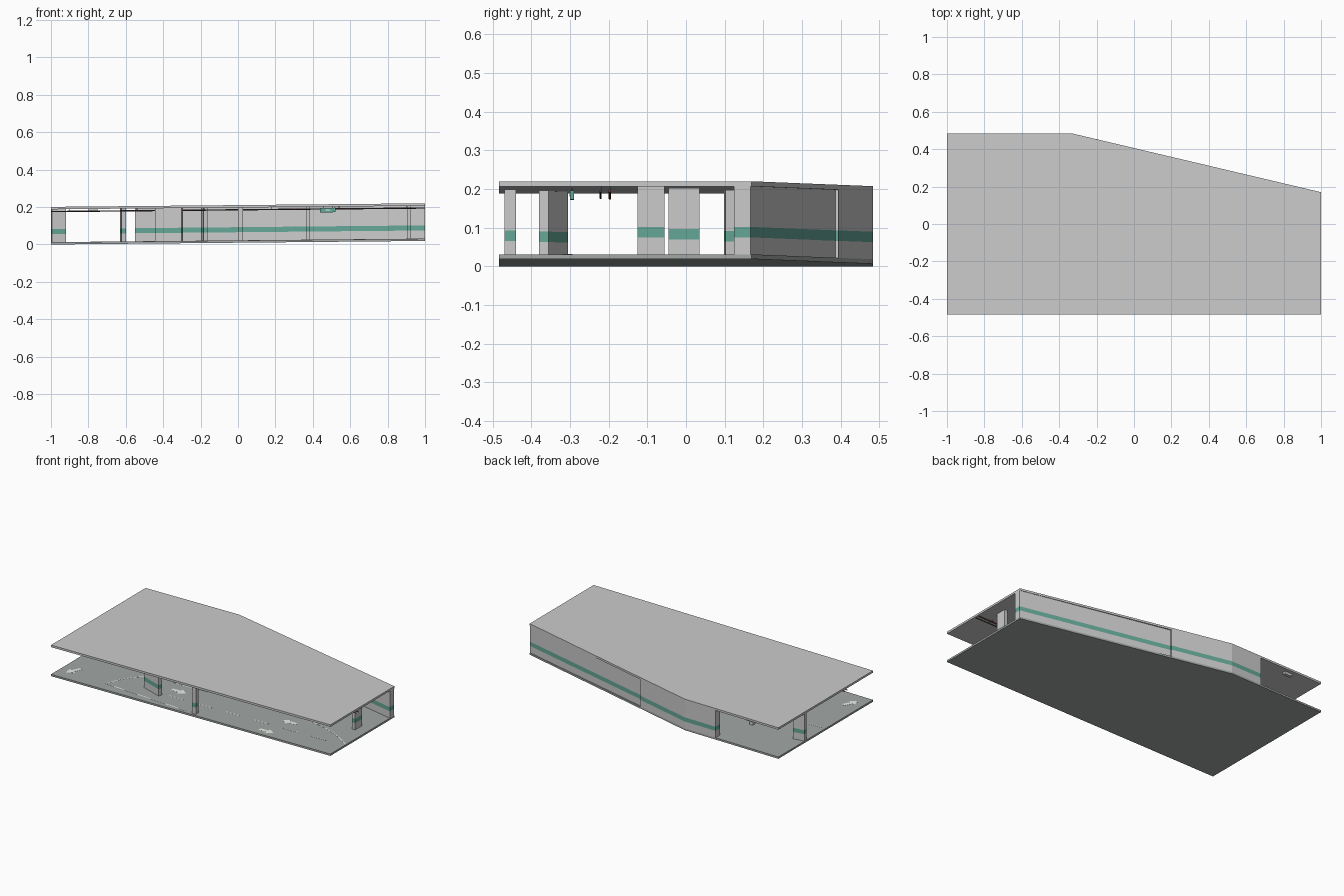
import bpy, bmesh, math
from mathutils import Vector

if "Cube" in bpy.data.objects:
    bpy.data.objects.remove(bpy.data.objects["Cube"])

SLOPE = 0.0095          # whole level rises gently towards +x
FLOOR, CEIL, TOP = 0.012, 0.188, 0.201
BAND = (0.056, 0.083)   # painted stripe


def material(name, rgb):
    m = bpy.data.materials.new(name)
    m.diffuse_color = (*rgb, 1)
    m.use_nodes = True
    m.node_tree.nodes["Principled BSDF"].inputs["Base Color"].default_value = m.diffuse_color
    return m


CONCRETE = material("concrete", (0.7, 0.7, 0.68))
ASPHALT = material("asphalt", (0.36, 0.39, 0.38))
GREEN = material("green_paint", (0.13, 0.39, 0.31))
WHITE = material("white_paint", (0.85, 0.85, 0.82))
RED = material("red_pipe", (0.3, 0.08, 0.05))
DARK = material("dark_metal", (0.12, 0.13, 0.15))


def prism(name, pts, levels, mats):
    """Counter-clockwise outline raised through several levels, following the slope."""
    bm = bmesh.new()
    rings = [[bm.verts.new((x, y, z + SLOPE * (x + 1))) for x, y in pts] for z in levels]
    n = len(pts)
    bm.faces.new(rings[0][::-1])
    bm.faces.new(rings[-1]).material_index = len(mats) - 1
    for k in range(len(levels) - 1):
        for i in range(n):
            j = (i + 1) % n
            f = bm.faces.new((rings[k][i], rings[k][j], rings[k + 1][j], rings[k + 1][i]))
            f.material_index = k
    bmesh.ops.recalc_face_normals(bm, faces=bm.faces)
    me = bpy.data.meshes.new(name)
    bm.to_mesh(me)
    bm.free()
    for m in mats:
        me.materials.append(m)
    ob = bpy.data.objects.new(name, me)
    bpy.context.collection.objects.link(ob)
    return ob


def striped(name, pts):
    return prism(name, pts, (FLOOR, *BAND, CEIL), (CONCRETE, GREEN, CONCRETE))


def rect(cx, cy, lx, ly, deg=0):
    c, s = math.cos(math.radians(deg)), math.sin(math.radians(deg))
    return [(cx + x * c - y * s, cy + x * s + y * c)
            for x, y in ((-lx / 2, -ly / 2), (lx / 2, -ly / 2), (lx / 2, ly / 2), (-lx / 2, ly / 2))]


# floor and ceiling slabs
outline = [(-1, -0.484), (1, -0.484), (1, 0.17), (-0.33, 0.484), (-1, 0.484)]
prism("floor_slab", outline, (0, FLOOR), (ASPHALT,))
prism("ceiling_slab", outline, (CEIL, TOP), (CONCRETE,))


# back wall: bent left part, and a slightly recessed right part
def slant(x, inset):
    return (x, 0.484 - 0.236 * (x + 0.33) - inset * 1.0275)


striped("back_wall_left", [(-0.55, 0.44), (-0.335, 0.44), slant(0.04, 0.045), slant(0.05, 0),
                           (-0.33, 0.484), (-0.55, 0.484)])
striped("back_wall_right", [slant(0.04, 0.047), slant(1, 0.045), slant(1, 0.003), slant(0.049, 0.007)])

# piers along the divider and the open front
for i, p in enumerate([(0.915, -0.09, 0.022, 0.07, 0), (0.375, -0.005, 0.018, 0.08, 0),
                       (-0.18, 0.138, 0.022, 0.076, 10), (-0.615, 0.18, 0.022, 0.075, 6),
                       (-0.96, 0.21, 0.075, 0.025, 10), (-0.368, -0.343, 0.15, 0.026, -20),
                       (0.013, -0.455, 0.028, 0.03, 0)]):
    striped(f"pier_{i + 1}", rect(*p))


# pipes and their hangers under the ceiling
for name, y, z, r, mat in (("red_pipe", -0.197, 0.176, 0.0035, RED), ("grey_pipe", -0.221, 0.176, 0.0025, DARK)):
    a, b = Vector((-1, y, z)), Vector((1, y, z + 2 * SLOPE))
    bpy.ops.mesh.primitive_cylinder_add(vertices=10, radius=r, depth=(b - a).length, location=(a + b) / 2)
    ob = bpy.context.object
    ob.name = name
    ob.rotation_euler = (b - a).to_track_quat('Z', 'Y').to_euler()
    ob.data.materials.append(mat)
    bpy.ops.object.shade_smooth_by_angle()
    for k in range(6):
        prism(f"{name}_hanger_{k + 1}", rect(-0.9 + 0.36 * k, y, 0.004, 0.004), (z, CEIL), (DARK,))

# hanging direction sign with a plain arrow, and a small ceiling box
prism("hanging_sign", rect(0.48, -0.295, 0.085, 0.01), (0.158, 0.182), (GREEN,))
prism("sign_arrow", rect(0.48, -0.3005, 0.022, 0.001), (0.167, 0.173), (WHITE,))
for x in (0.455, 0.505):
    prism("sign_hanger", rect(x, -0.295, 0.003, 0.003), (0.182, CEIL), (DARK,))
prism("ceiling_box", rect(-0.775, 0.45, 0.05, 0.02), (0.172, CEIL), (CONCRETE,))

PAINT = (FLOOR, FLOOR + 0.0006)


# painted road lines
def line(name, a, ctrl, b, w=0.006, dashes=0):
    a, c, b = Vector(a), Vector(ctrl), Vector(b)
    n = dashes * 2 if dashes else 14
    at = lambda t: a * (1 - t) ** 2 + c * 2 * t * (1 - t) + b * t * t
    tan = lambda t: ((c - a) * (1 - t) + (b - c) * t).normalized().orthogonal() * w / 2
    ts = [i / n for i in range(n + 1)]
    groups = [ts[i:i + 2] for i in range(0, n, 2)] if dashes else [ts]
    for k, g in enumerate(groups):
        left = [tuple(at(t) + tan(t)) for t in g]
        right = [tuple(at(t) - tan(t)) for t in g]
        prism(f"{name}_{k + 1}", right + left[::-1], PAINT, (WHITE,))


line("lane_dash", (-0.25, -0.34), (0.35, -0.34), (0.97, -0.34), dashes=6)
line("turn_line", (0.4, -0.15), (0.78, -0.15), (0.99, -0.32))
line("divider_line", (-0.3, -0.18), (0.05, -0.16), (0.4, -0.15))
line("left_curve", (-0.66, -0.41), (-0.55, -0.1), (-0.3, -0.18))
line("front_curve", (-0.66, -0.41), (-0.3, -0.44), (-0.05, -0.46))
line("upper_lane", (-0.97, 0.0), (-0.2, 0.08), (0.9, -0.02), dashes=9)


# lane arrows
def arrow(name, x, y, deg, size=0.1):
    c, s = math.cos(math.radians(deg)) * size, math.sin(math.radians(deg)) * size
    shape = [(-0.5, -0.12), (0.05, -0.12), (0.05, -0.32), (0.5, 0), (0.05, 0.32), (0.05, 0.12), (-0.5, 0.12)]
    prism(name, [(x + u * c - v * s, y + u * s + v * c) for u, v in shape], PAINT, (WHITE,))


for i, p in enumerate([(-0.92, -0.37, 243), (-0.24, -0.26, 0), (0.545, -0.25, 180), (0.505, -0.43, 0)]):
    arrow(f"lane_arrow_{i + 1}", *p)
